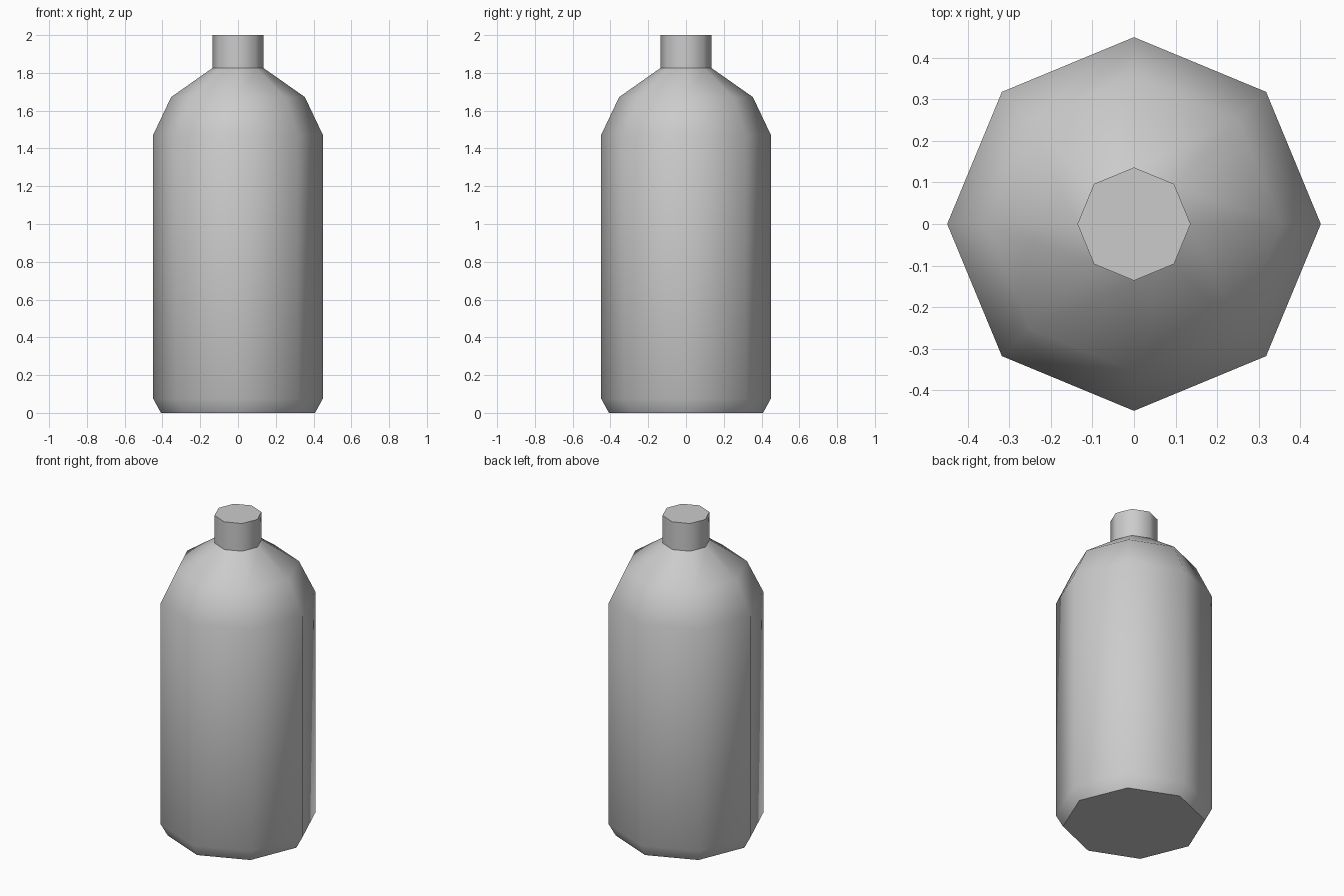
import bpy, bmesh, math

if "Cube" in bpy.data.objects:
    bpy.data.objects.remove(bpy.data.objects["Cube"])

SIDES = 8
# bottle outline from base to mouth: (radius, height)
PROFILE = [(0.408, 0.0), (0.449, 0.075), (0.449, 1.472),
           (0.354, 1.672), (0.136, 1.825), (0.136, 2.0)]

bm = bmesh.new()

# one octagonal ring per profile point, corners on the axes
rings = []
for r, z in PROFILE:
    rings.append([bm.verts.new((r * math.cos(math.tau * i / SIDES),
                                r * math.sin(math.tau * i / SIDES), z))
                  for i in range(SIDES)])

# walls, shoulder and neck
for low, high in zip(rings, rings[1:]):
    for i in range(SIDES):
        j = (i + 1) % SIDES
        bm.faces.new((low[i], low[j], high[j], high[i]))

# flat base and closed top
bm.faces.new(rings[0][::-1])
bm.faces.new(rings[-1])

mesh = bpy.data.meshes.new("bottle")
bm.to_mesh(mesh)
bm.free()
bottle = bpy.data.objects.new("bottle", mesh)
bpy.context.collection.objects.link(bottle)

# rounded sides, crisp base, neck joint and top
bpy.context.view_layer.objects.active = bottle
bottle.select_set(True)
bpy.ops.object.shade_smooth_by_angle(angle=math.radians(50))
